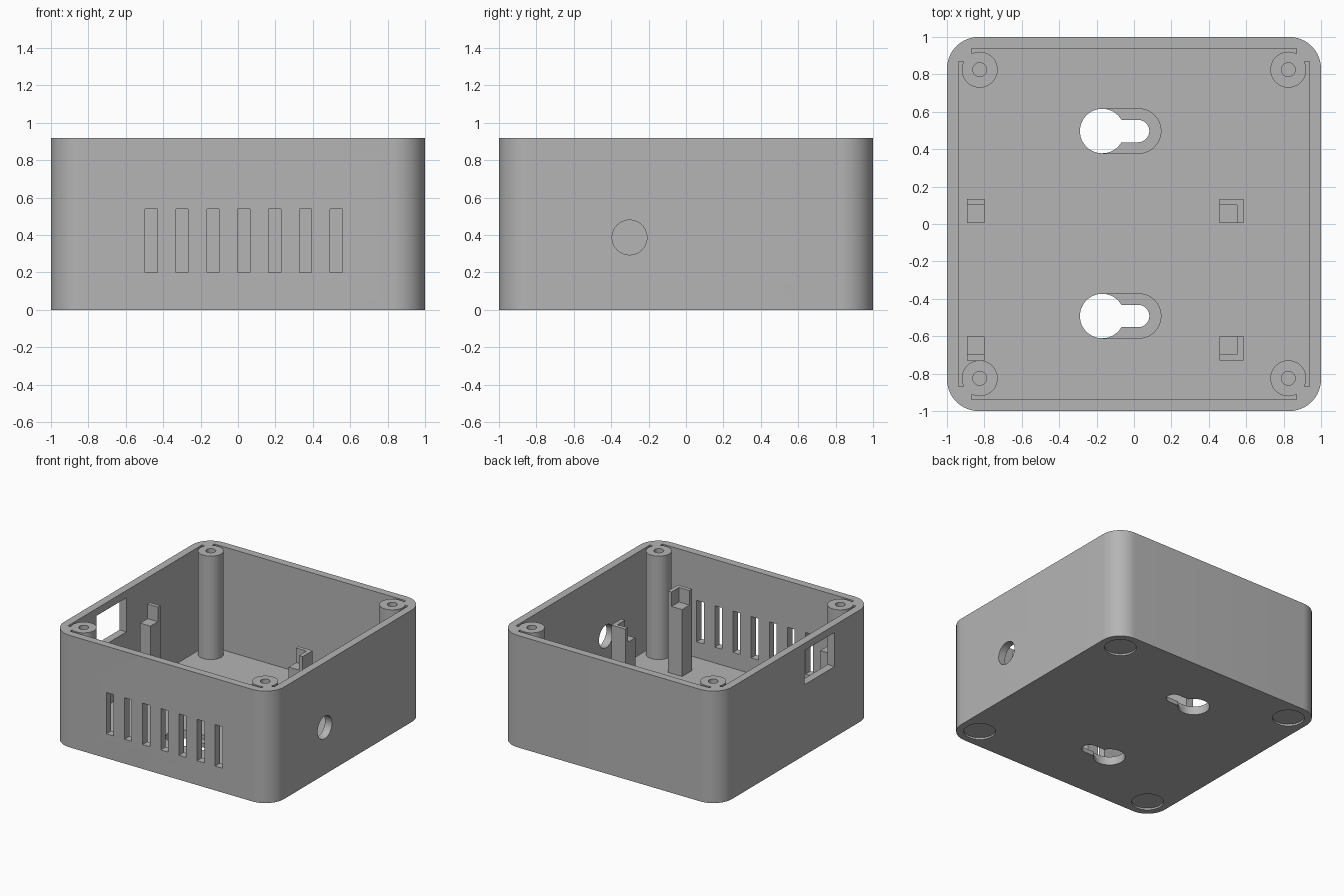
import bpy, bmesh, math
from mathutils import Matrix

old = bpy.data.objects.get("Cube")
if old:
    bpy.data.objects.remove(old, do_unlink=True)

H, FLOOR, POST = 0.92, 0.07, 0.825

grey = bpy.data.materials.new("plain grey plastic")
grey.use_nodes = True
colour = (0.46, 0.46, 0.46, 1)
grey.diffuse_color = colour
grey.node_tree.nodes["Principled BSDF"].inputs["Base Color"].default_value = colour


def arc(cx, cy, r, a0, a1, n):
    return [(cx + r * math.cos(math.radians(a0 + (a1 - a0) * i / n)),
             cy + r * math.sin(math.radians(a0 + (a1 - a0) * i / n))) for i in range(n + 1)]


def disc(cx, cy, r, n=48):
    return arc(cx, cy, r, 0, 360, n)[:-1]


def rect(x0, x1, y0, y1):
    return [(x0, y0), (x1, y0), (x1, y1), (x0, y1)]


def slot(x0, x1, cy, r):
    return arc(x1, cy, r, -90, 90, 20) + arc(x0, cy, r, 90, 270, 20)


def prisms(name, parts, turn=None):
    """Object made of upright prisms, each given as (outline, bottom, top)."""
    bm = bmesh.new()
    for outline, z0, z1 in parts:
        face = bm.faces.new([bm.verts.new((x, y, z0)) for x, y in outline])
        top = bmesh.ops.extrude_face_region(bm, geom=[face])["geom"]
        bmesh.ops.translate(bm, vec=(0, 0, z1 - z0),
                            verts=[v for v in top if isinstance(v, bmesh.types.BMVert)])
    bmesh.ops.recalc_face_normals(bm, faces=bm.faces)
    if turn:
        bm.transform(turn)
    mesh = bpy.data.meshes.new(name)
    bm.to_mesh(mesh)
    bm.free()
    mesh.materials.append(grey)
    obj = bpy.data.objects.new(name, mesh)
    bpy.context.collection.objects.link(obj)
    return obj


def cut(obj, cutter):
    cutter.hide_render = True
    mod = obj.modifiers.new("cut", 'BOOLEAN')
    mod.operation, mod.solver, mod.object = 'DIFFERENCE', 'EXACT', cutter
    bpy.context.view_layer.objects.active = obj
    bpy.ops.object.modifier_apply(modifier=mod.name)
    bpy.data.objects.remove(cutter, do_unlink=True)


def smooth(obj):
    bpy.ops.object.select_all(action='DESELECT')
    obj.select_set(True)
    bpy.context.view_layer.objects.active = obj
    bpy.ops.object.shade_smooth_by_angle(angle=math.radians(30))


corners = [(sx, sy) for sx in (-1, 1) for sy in (-1, 1)]

# Rounded box, hollowed with solid corners behind the screw posts
R = 0.17
C = 1 - R
outer = (arc(C, C, R, 0, 90, 16) + arc(-C, C, R, 90, 180, 16)
         + arc(-C, -C, R, 180, 270, 16) + arc(C, -C, R, 270, 360, 16))
shell = prisms("enclosure_shell", [(outer, 0, H)])
a, b = 0.937, 0.87
cavity = [(a, -b), (a, b), (b, b), (b, a), (-b, a), (-b, b),
          (-a, b), (-a, -b), (-b, -b), (-b, -a), (b, -a), (b, -b)]
cut(shell, prisms("cavity", [(cavity, FLOOR, H + 0.1)]))

# Keyhole hangers: head hole, narrow slot, and wide pocket inside
for y in (0.497, -0.492):
    cut(shell, prisms("keyhole_pocket", [(slot(-0.17, 0.025, y, 0.119), 0.035, 0.2)]))
    cut(shell, prisms("keyhole_slot", [(slot(-0.17, 0.022, y, 0.06), -0.1, 0.2)]))
    cut(shell, prisms("keyhole_head", [(disc(-0.17, y, 0.119), -0.1, 0.2)]))

# Shallow foot recesses underneath
cut(shell, prisms("foot_recesses",
                  [(disc(sx * POST, sy * POST, 0.12), -0.1, 0.015) for sx, sy in corners]))

# Front vents
cut(shell, prisms("vents", [(rect(x - 0.033, x + 0.033, -1.1, -0.9), 0.2, 0.54)
                            for x in [-0.464 + 0.165 * i for i in range(7)]]))

# Socket window in the -x wall
cut(shell, prisms("window", [(rect(-1.1, -0.9, -0.5, -0.11), 0.58, 0.86)]))

# Round cable hole in the +x wall
turn = Matrix.Translation((1, -0.302, 0.387)) @ Matrix.Rotation(math.pi / 2, 4, 'Y')
cut(shell, prisms("cable_hole", [(disc(0, 0, 0.093), -0.15, 0.15)], turn))
smooth(shell)

# Screw posts with blind holes
for sx, sy in corners:
    name = ("front" if sy < 0 else "back") + ("_left" if sx > 0 else "_right")
    post = prisms(name + "_screw_post", [(disc(sx * POST, sy * POST, 0.096), 0.05, H)])
    cut(post, prisms("screw_hole", [(disc(sx * POST, sy * POST, 0.037, 32), 0.4, H + 0.1)]))
    smooth(post)

# Board supports: columns with a ledge and raised locating lips
LEDGE, TOP, MID = 0.62, 0.74, -0.298
for side, s in (("front", -1), ("back", 1)):
    def span(x0, x1, d0, d1):
        return rect(x0, x1, *sorted((MID + s * d0, MID + s * d1)))
    near, step, far = 0.303, 0.4, 0.432
    prisms(side + "_right_board_support", [
        (span(-0.893, -0.8, near, step), 0.06, LEDGE),
        (span(-0.893, -0.8, step, far), 0.06, TOP)])
    prisms(side + "_left_board_support", [
        (span(0.457, 0.552, near, step), 0.06, LEDGE),
        (span(0.457, 0.552, step, far), 0.06, TOP),
        (span(0.552, 0.585, near, far), 0.06, TOP)])
